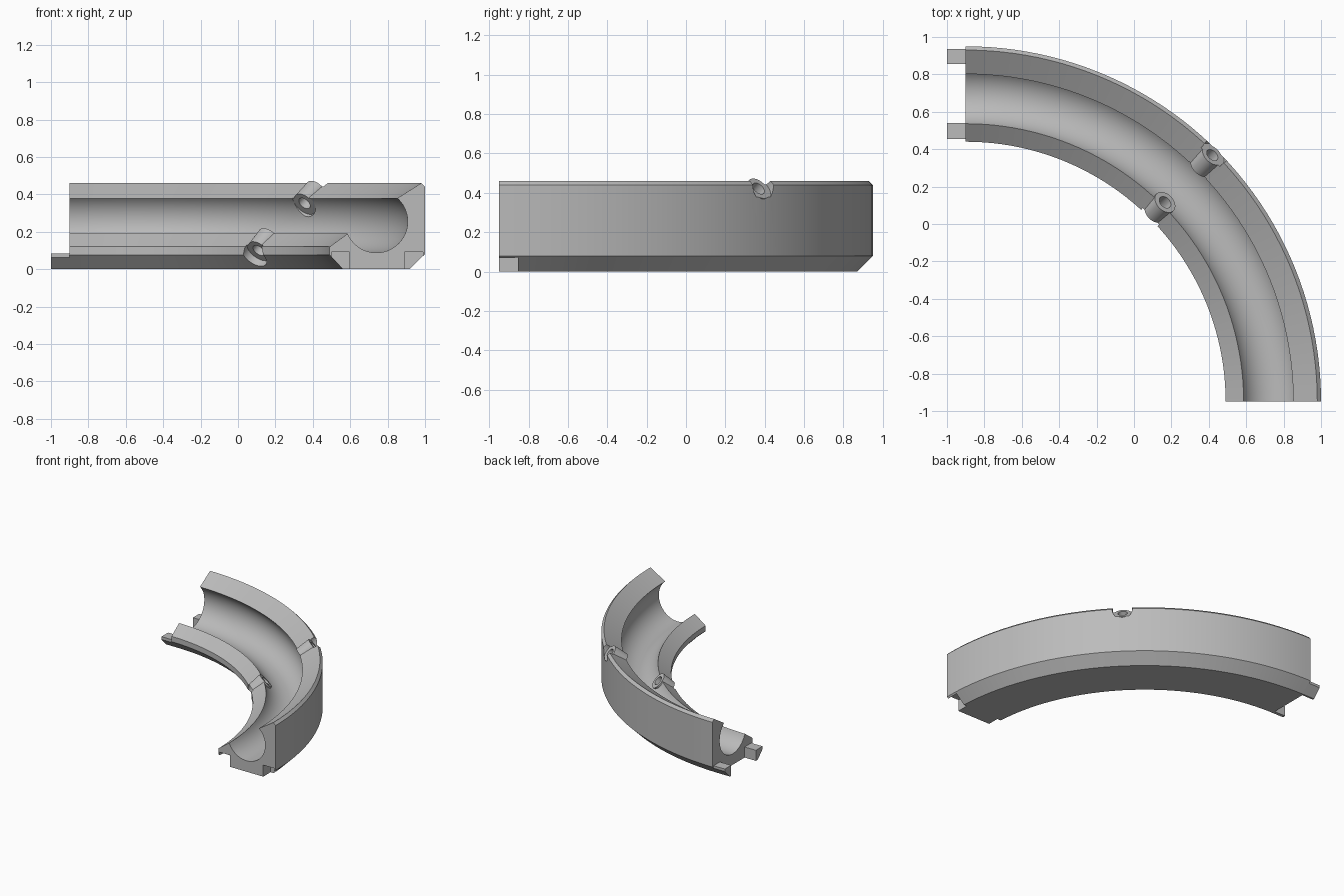
import bpy, bmesh, math
from mathutils import Vector, Matrix

if "Cube" in bpy.data.objects:
    bpy.data.objects.remove(bpy.data.objects["Cube"], do_unlink=True)

CENTRE = Vector((-0.9, -0.95, 0))     # centre of the bend
INNER, OUTER = 1.39, 1.9

grey = bpy.data.materials.new("light grey plastic")
grey.use_nodes = True
colour = (0.5, 0.5, 0.5, 1)
grey.diffuse_color = colour
grey.node_tree.nodes["Principled BSDF"].inputs["Base Color"].default_value = colour


def finish(bm, name):
    bmesh.ops.recalc_face_normals(bm, faces=bm.faces)
    mesh = bpy.data.meshes.new(name)
    bm.to_mesh(mesh)
    bm.free()
    mesh.materials.append(grey)
    obj = bpy.data.objects.new(name, mesh)
    bpy.context.collection.objects.link(obj)
    return obj


def profile_face(bm, points):
    """Face in the x-z plane, x being the distance from the bend centre."""
    return bm.faces.new([bm.verts.new(CENTRE + Vector((r, 0, z))) for r, z in points])


def at_bend(r, z):
    """Point halfway round the bend."""
    s = math.sqrt(0.5)
    return CENTRE + Vector((r * s, r * s, z))


def cylinder(name, a, b, radius):
    bm = bmesh.new()
    axis = b - a
    turn = axis.to_track_quat('Z', 'Y').to_matrix().to_4x4()
    bmesh.ops.create_cone(bm, cap_ends=True, segments=48, radius1=radius, radius2=radius,
                          depth=axis.length,
                          matrix=Matrix.Translation((a + b) / 2) @ turn)
    return finish(bm, name)


def cut(obj, cutter):
    mod = obj.modifiers.new("cut", 'BOOLEAN')
    mod.operation = 'DIFFERENCE'
    mod.solver = 'EXACT'
    mod.object = cutter
    bpy.context.view_layer.objects.active = obj
    bpy.ops.object.modifier_apply(modifier=mod.name)
    bpy.data.objects.remove(cutter, do_unlink=True)


def smooth(obj, degrees):
    bpy.ops.object.select_all(action='DESELECT')
    obj.select_set(True)
    bpy.context.view_layer.objects.active = obj
    bpy.ops.object.shade_smooth_by_angle(angle=math.radians(degrees))


# Track: section with a round groove, swept a quarter turn
gr, gz, rad = 1.64, 0.255, 0.167
start, end = math.radians(48), math.radians(-157)
groove = []
for i in range(41):
    t = start + (end - start) * i / 40
    groove.append((gr + rad * math.cos(t), gz + rad * math.sin(t)))
section = [(1.465, 0), (1.82, 0), (OUTER, 0.08), (OUTER, 0.44), (1.88, 0.46)]
section += groove + [(INNER, 0.12), (INNER, 0.077)]
bm = bmesh.new()
first = profile_face(bm, section)
bmesh.ops.spin(bm, geom=[first] + first.edges[:] + first.verts[:], cent=CENTRE,
               axis=(0, 0, 1), angle=math.pi / 2, steps=45, use_duplicate=False)
# the sweep leaves its starting cap open or closed; make sure it is closed
bmesh.ops.holes_fill(bm, edges=[e for e in bm.edges if e.is_boundary], sides=0)
track = finish(bm, "curved_track")

# Sockets in the front end
for r0, r1 in ((1.40, 1.495), (1.79, 1.888)):
    bm = bmesh.new()
    bmesh.ops.create_cube(bm, size=1)
    for v in bm.verts:
        v.co = Vector((CENTRE.x + (r0 if v.co.x < 0 else r1),
                       CENTRE.y + (-0.1 if v.co.y < 0 else 0.095),
                       -0.1 if v.co.z < 0 else 0.093))
    cut(track, finish(bm, "socket_cutter"))

# Guide tubes across both rims, with clearance beyond their ends
for name, low, high in (("inner_guide_tube", (1.43, 0.10), (1.508, 0.172)),
                        ("outer_guide_tube", (1.775, 0.352), (1.865, 0.422))):
    a, b = at_bend(*low), at_bend(*high)
    d = (b - a).normalized()
    cut(track, cylinder("bore", a - d * 0.01, b + d * 0.01, 0.058))
    cut(track, cylinder("clearance", a - d * 0.1, a, 0.075))
    cut(track, cylinder("clearance", b, b + d * 0.1, 0.075))
    tube = cylinder(name, a, b, 0.064)
    cut(tube, cylinder("hole", a - d * 0.1, b + d * 0.1, 0.036))
    smooth(tube, 30)
smooth(track, 20)

# Pegs on the other end, bevelled along their lower outside edge
pegs = {"inner_peg": [(1.405, 0.085), (1.405, 0.062), (1.465, 0), (1.49, 0), (1.49, 0.085)],
        "outer_peg": [(1.885, 0.085), (1.885, 0.065), (1.82, 0), (1.805, 0), (1.805, 0.085)]}
for name, points in pegs.items():
    bm = bmesh.new()
    face = bm.faces.new([bm.verts.new((-1, CENTRE.y + r, z)) for r, z in points])
    new = bmesh.ops.extrude_face_region(bm, geom=[face])["geom"]
    bmesh.ops.translate(bm, vec=(0.11, 0, 0),
                        verts=[g for g in new if isinstance(g, bmesh.types.BMVert)])
    if not face.is_valid:
        bmesh.ops.holes_fill(bm, edges=[e for e in bm.edges if e.is_boundary], sides=0)
    finish(bm, name)
